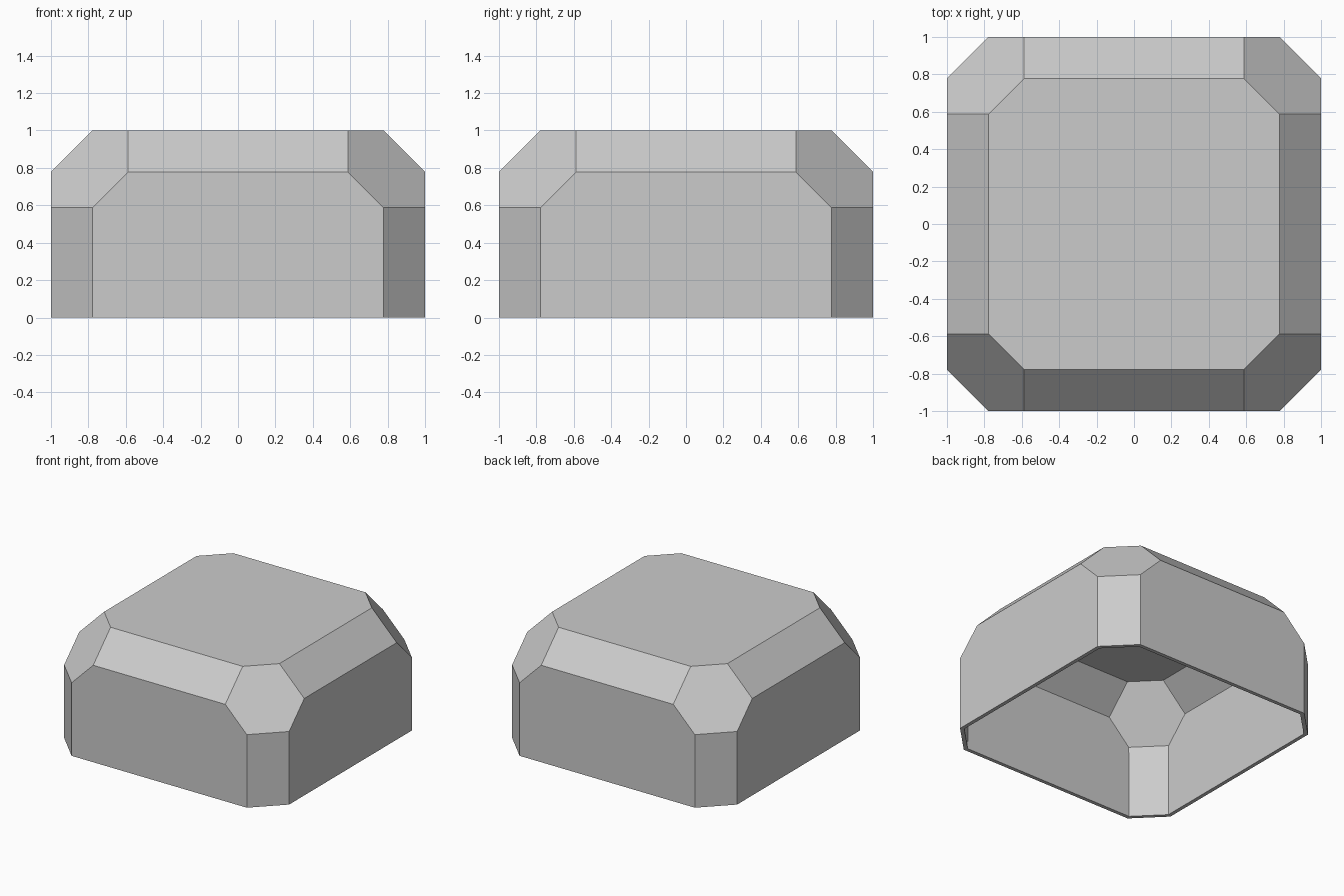
import bpy
import bmesh
from itertools import permutations, product
from mathutils import Vector

WALL = 0.03

cube = bpy.data.objects.get("Cube")
if cube:
    bpy.data.objects.remove(cube, do_unlink=True)

# One plain grey material
grey = bpy.data.materials.new("light grey")
grey.use_nodes = True
colour = (0.6, 0.6, 0.6, 1)
grey.diffuse_color = colour
grey.node_tree.nodes["Principled BSDF"].inputs["Base Color"].default_value = colour

# Chamfered cube: every ordering and sign of one corner point
bm = bmesh.new()
for corner in permutations((0.587, 0.779, 1.0)):
    for signs in product((-1, 1), repeat=3):
        bm.verts.new([c * s for c, s in zip(corner, signs)])
bmesh.ops.convex_hull(bm, input=bm.verts[:])
bmesh.ops.dissolve_limit(bm, angle_limit=0.02, verts=bm.verts[:], edges=bm.edges[:])

# Keep the upper half, open underneath
bmesh.ops.bisect_plane(bm, geom=bm.verts[:] + bm.edges[:] + bm.faces[:],
                       plane_co=Vector((0, 0, 0)), plane_no=Vector((0, 0, 1)),
                       clear_inner=True)
for face in bm.faces:
    face.normal_update()
    if face.normal.dot(face.calc_center_median()) < 0:
        face.normal_flip()

mesh = bpy.data.meshes.new("chamfered_cover")
bm.to_mesh(mesh)
bm.free()
mesh.materials.append(grey)
cover = bpy.data.objects.new("chamfered_cover", mesh)
bpy.context.collection.objects.link(cover)

# Thin wall, thickened inwards
shell = cover.modifiers.new("wall", "SOLIDIFY")
shell.thickness = WALL
shell.offset = -1
shell.use_even_offset = True
